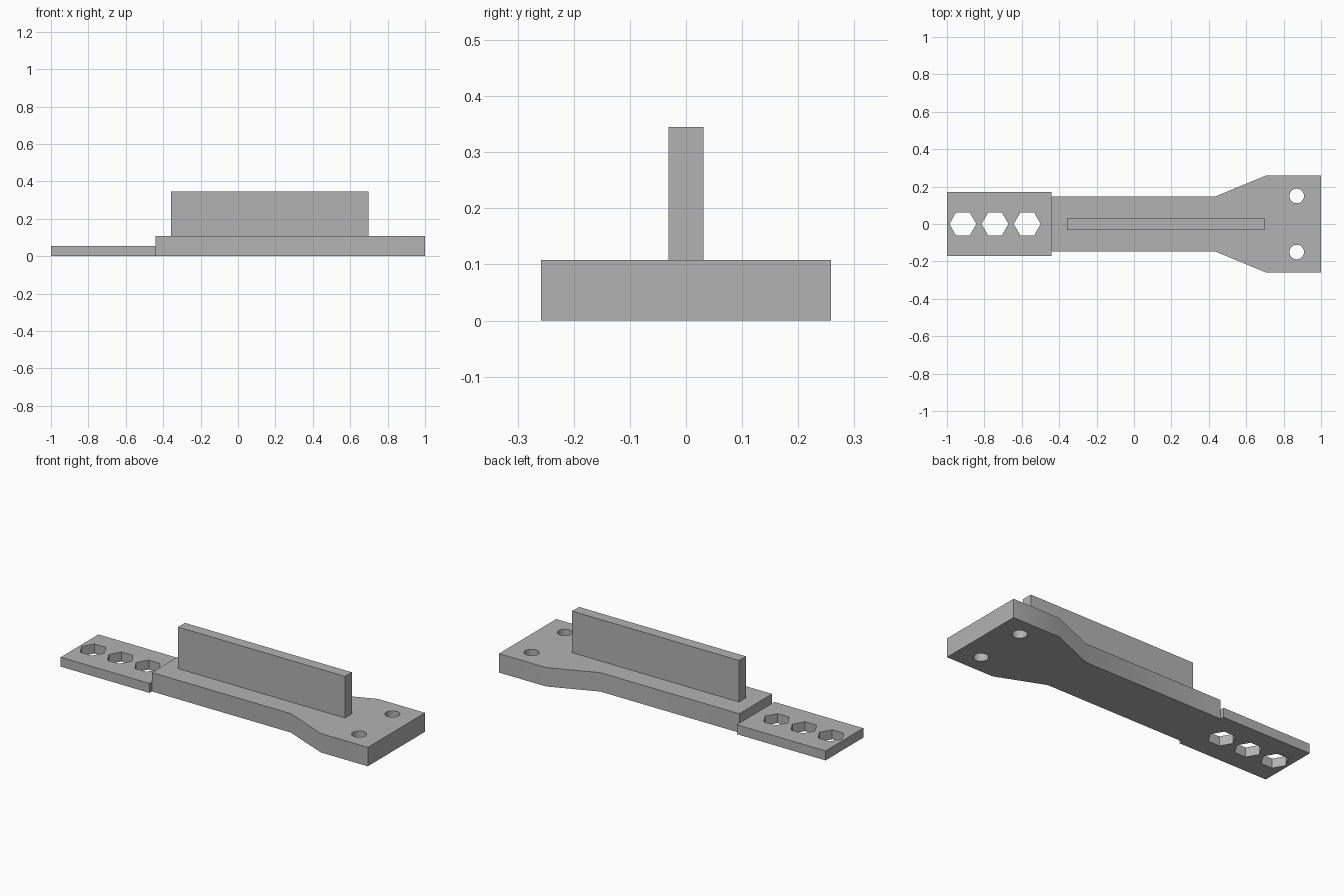
import bpy, bmesh, math

cube = bpy.data.objects.get("Cube")
if cube:
    bpy.data.objects.remove(cube, do_unlink=True)

grey = bpy.data.materials.new("plain grey")
grey.use_nodes = True
COLOUR = (0.45, 0.45, 0.45, 1)
grey.diffuse_color = COLOUR
grey.node_tree.nodes["Principled BSDF"].inputs["Base Color"].default_value = COLOUR


def prism(name, outline, z0, z1):
    """Extrude a counter-clockwise outline from z0 up to z1."""
    bm = bmesh.new()
    base = bm.faces.new([bm.verts.new((x, y, z0)) for x, y in outline])
    top = bmesh.ops.extrude_face_region(bm, geom=[base], use_keep_orig=True)["geom"]
    for v in top:
        if isinstance(v, bmesh.types.BMVert):
            v.co.z = z1
    bmesh.ops.recalc_face_normals(bm, faces=bm.faces)
    mesh = bpy.data.meshes.new(name)
    bm.to_mesh(mesh)
    bm.free()
    mesh.materials.append(grey)
    obj = bpy.data.objects.new(name, mesh)
    bpy.context.collection.objects.link(obj)
    return obj


def mirrored(half):
    """Complete an outline from its lower (-y) half, listed by rising x."""
    return half + [(x, -y) for x, y in reversed(half)]


def ring(cx, cy, r, sides):
    return [(cx + r * math.cos(math.tau * i / sides),
             cy + r * math.sin(math.tau * i / sides)) for i in range(sides)]


def drill(target, outline):
    """Cut a through hole, then discard the cutter."""
    cutter = prism("hole_cutter", outline, -0.1, 0.3)
    cutter.hide_render = True
    mod = target.modifiers.new("hole", 'BOOLEAN')
    mod.operation = 'DIFFERENCE'
    mod.solver = 'EXACT'
    mod.object = cutter
    bpy.ops.object.select_all(action='DESELECT')
    bpy.context.view_layer.objects.active = target
    target.select_set(True)
    bpy.ops.object.modifier_apply(modifier=mod.name)
    bpy.data.objects.remove(cutter, do_unlink=True)


# Thin end plate with three hexagonal holes
plate = prism("end_plate", mirrored([(-1, -0.17), (-0.44, -0.17)]), 0, 0.054)
for cx in (-0.915, -0.743, -0.571):
    drill(plate, ring(cx, 0, 0.072, 6))

# Thick body flaring out to a wide end with two round holes
body = prism("flared_body", mirrored([(-0.44, -0.148), (0.437, -0.148),
                                      (0.703, -0.258), (1, -0.258)]), 0, 0.108)
for side in (-1, 1):
    drill(body, ring(0.87, side * 0.15, 0.039, 32))

# Upright rib along the middle
rib = prism("upright_rib", mirrored([(-0.357, -0.031), (0.697, -0.031)]), 0.108, 0.345)

# Smooth the round holes and keep the edges sharp
bpy.ops.object.select_all(action='DESELECT')
for obj in (plate, body, rib):
    obj.select_set(True)
bpy.context.view_layer.objects.active = body
bpy.ops.object.shade_smooth_by_angle(angle=math.radians(30))
